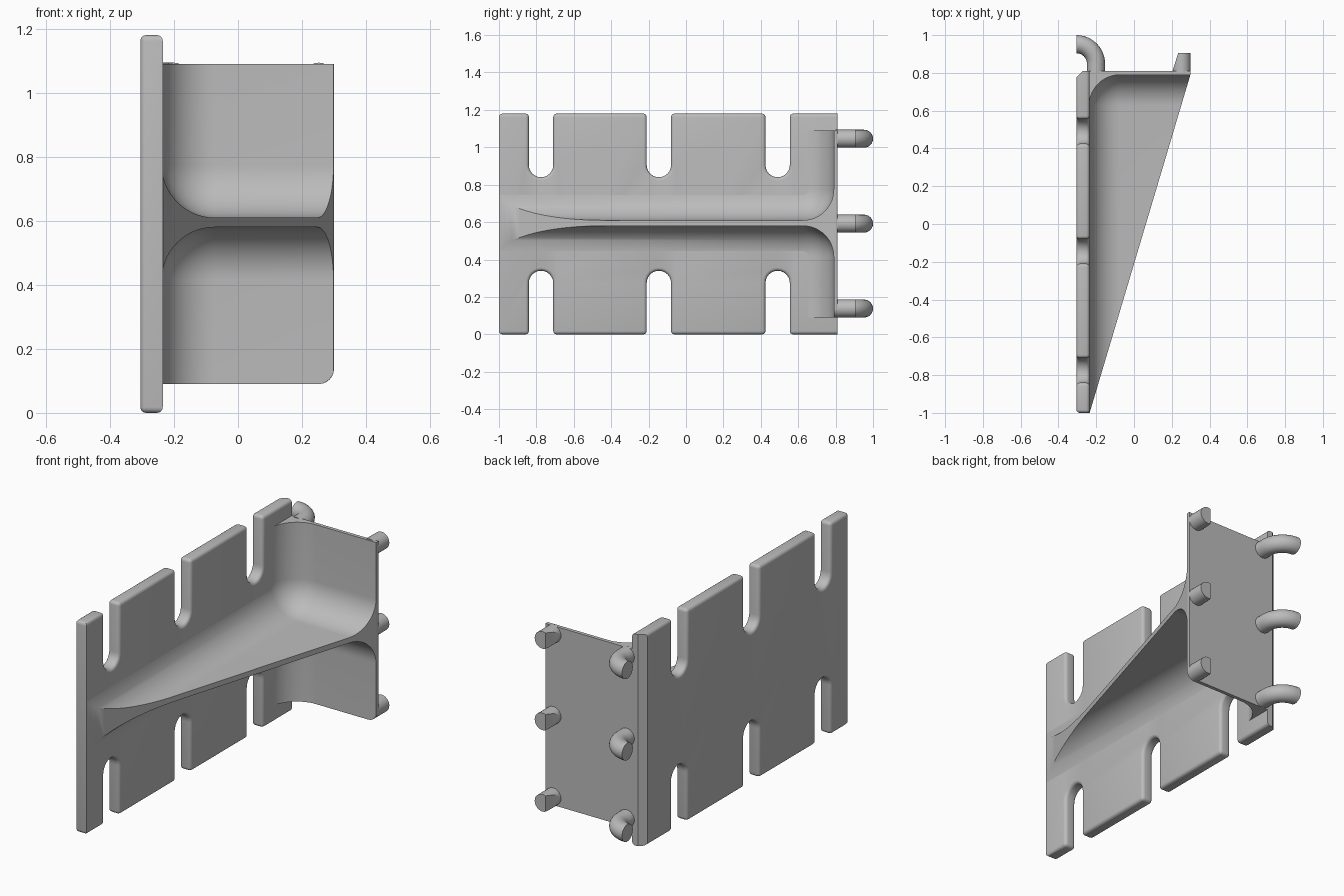
import bpy, bmesh
from math import sin, cos, pi
from mathutils import Vector, Matrix

cube = bpy.data.objects.get("Cube")
if cube:
    bpy.data.objects.remove(cube, do_unlink=True)

grey = bpy.data.materials.new("light_grey")
grey.use_nodes = True
grey.diffuse_color = (0.5, 0.5, 0.5, 1)
grey.node_tree.nodes["Principled BSDF"].inputs["Base Color"].default_value = (0.5, 0.5, 0.5, 1)


def finish(name, bm):
    bmesh.ops.recalc_face_normals(bm, faces=bm.faces)
    mesh = bpy.data.meshes.new(name)
    bm.to_mesh(mesh)
    bm.free()
    mesh.materials.append(grey)
    ob = bpy.data.objects.new(name, mesh)
    bpy.context.collection.objects.link(ob)
    return ob


def smooth(ob):
    bpy.ops.object.select_all(action='DESELECT')
    ob.select_set(True)
    bpy.context.view_layer.objects.active = ob
    bpy.ops.object.shade_smooth_by_angle(angle=0.6)


def prism(points, offset):
    """Closed outline swept along an offset vector."""
    bm = bmesh.new()
    face = bm.faces.new([bm.verts.new(p) for p in points])
    new = bmesh.ops.extrude_face_region(bm, geom=[face])["geom"]
    bmesh.ops.translate(bm, verts=[v for v in new if isinstance(v, bmesh.types.BMVert)], vec=offset)
    bmesh.ops.recalc_face_normals(bm, faces=bm.faces)
    return bm


def clip(bm, point, normal):
    """Remove everything on the normal's side and cap the cut."""
    cut = bmesh.ops.bisect_plane(bm, geom=bm.verts[:] + bm.edges[:] + bm.faces[:],
                                 plane_co=point, plane_no=normal, clear_outer=True)
    edges = [e for e in cut["geom_cut"] if isinstance(e, bmesh.types.BMEdge)]
    bmesh.ops.holes_fill(bm, edges=edges, sides=0)


OUT, IN = -0.305, -0.235        # faces of the slotted plate
BACK = 0.81                     # rear face of the bracket
HEIGHT = 1.18
SLOTS = (-0.775, -0.145, 0.49)
R = 0.065


# Slotted side plate
def slot(y, bottom, up):
    return [(y - R * cos(pi * i / 12), bottom + up * (R - R * sin(pi * i / 12))) for i in range(13)]


outline = [(-1, HEIGHT)]
for y in SLOTS:
    outline += [(y - R, HEIGHT)] + slot(y, 0.84, 1) + [(y + R, HEIGHT)]
outline += [(BACK, HEIGHT), (BACK, 0)]
for y in reversed(SLOTS):
    outline += [(y + R, 0)] + slot(y, 0.34, -1)[::-1] + [(y - R, 0)]
outline.append((-1, 0))
bm = prism([(OUT, y, z) for y, z in outline], (IN - OUT, 0, 0))


def rounded(e):
    a, b = (v.co for v in e.verts)
    if min(a.y, b.y) > BACK - 0.01:
        return False
    if max(a.y, b.y) < -0.99 and min(a.x, b.x) > IN - 0.01:
        return False
    return e.calc_face_angle(0) > 0.6


bmesh.ops.bevel(bm, geom=[e for e in bm.edges if rounded(e)], offset=0.018,
                segments=4, profile=0.5, affect='EDGES', clamp_overlap=True)
clip(bm, Vector((OUT, 0.775, 0)), Vector((-1, 1, 0)).normalized())
smooth(finish("slotted_side_plate", bm))

# Back plate, shelf web and fillets: a wedge with two rounded hollows
r = 0.05
corner = [(0.3 - r + r * cos(a), 0.09 + r - r * sin(a)) for a in [pi / 2 * i / 8 for i in range(9)]]
section = [(IN - 0.001, 1.09), (0.3, 1.09)] + corner + [(IN - 0.001, 0.09)]
bm = prism([(x, -1, z) for x, z in section], (0, BACK + 1, 0))
slope = Vector((0.3 - IN, 1.795, 0))
clip(bm, Vector((IN, -1, 0)), Vector((slope.y, -slope.x, 0)).normalized())
web = finish("back_plate_and_web", bm)


def hollow(name, z0, z1):
    lo, hi = Vector((IN - 0.003, -2, z0)), Vector((1.5, 0.79, z1))
    bm = bmesh.new()
    bmesh.ops.create_cube(bm, size=1, matrix=Matrix.Translation((lo + hi) / 2) @ Matrix.Diagonal((*(hi - lo), 1)))
    bmesh.ops.bevel(bm, geom=bm.edges[:], offset=0.165, segments=14, profile=0.5, affect='EDGES')
    return finish(name, bm)


bpy.context.view_layer.objects.active = web
for name, z0, z1 in (("upper_hollow", 0.61, 2), ("lower_hollow", -1, 0.58)):
    cutter = hollow(name, z0, z1)
    cutter.hide_render = True
    mod = web.modifiers.new(name, 'BOOLEAN')
    mod.operation, mod.solver, mod.object = 'DIFFERENCE', 'EXACT', cutter
    bpy.ops.object.modifier_apply(modifier=name)
    bpy.data.objects.remove(cutter, do_unlink=True)
smooth(web)


# Curved hooks and straight pegs on the back
def ring(bm, centre, side, radius, n=24):
    return [bm.verts.new(centre + side * (radius * cos(2 * pi * i / n)) + Vector((0, 0, radius * sin(2 * pi * i / n))))
            for i in range(n)]


def tube(stations, radius):
    bm = bmesh.new()
    rings = [ring(bm, c, s, radius) for c, s in stations]
    for a, b in zip(rings, rings[1:]):
        for i in range(len(a)):
            j = (i + 1) % len(a)
            bm.faces.new((a[i], a[j], b[j], b[i]))
    bm.faces.new(rings[0][::-1])
    bm.faces.new(rings[-1])
    bmesh.ops.recalc_face_normals(bm, faces=bm.faces)
    return bm


PIN = 0.048
BEND = 0.104
for level, z in (("lower", 0.138), ("middle", 0.592), ("upper", 1.046)):
    path = [(Vector((OUT + BEND, 0.8, z)), Vector((1, 0, 0)))]
    for i in range(13):
        side = Vector((cos(pi / 2 * i / 12), sin(pi / 2 * i / 12), 0))
        path.append((Vector((OUT, 0.848, z)) + side * BEND, side))
    smooth(finish(level + "_hook", tube(path, PIN)))

    x = Vector((1, 0, 0))
    bm = tube([(Vector((0.252, 0.8, z)), x), (Vector((0.252, 0.905, z)), x)], PIN)
    clip(bm, Vector((0.204, BACK, z)), Vector((-0.095, 0.03, 0)).normalized())
    smooth(finish(level + "_peg", bm))
